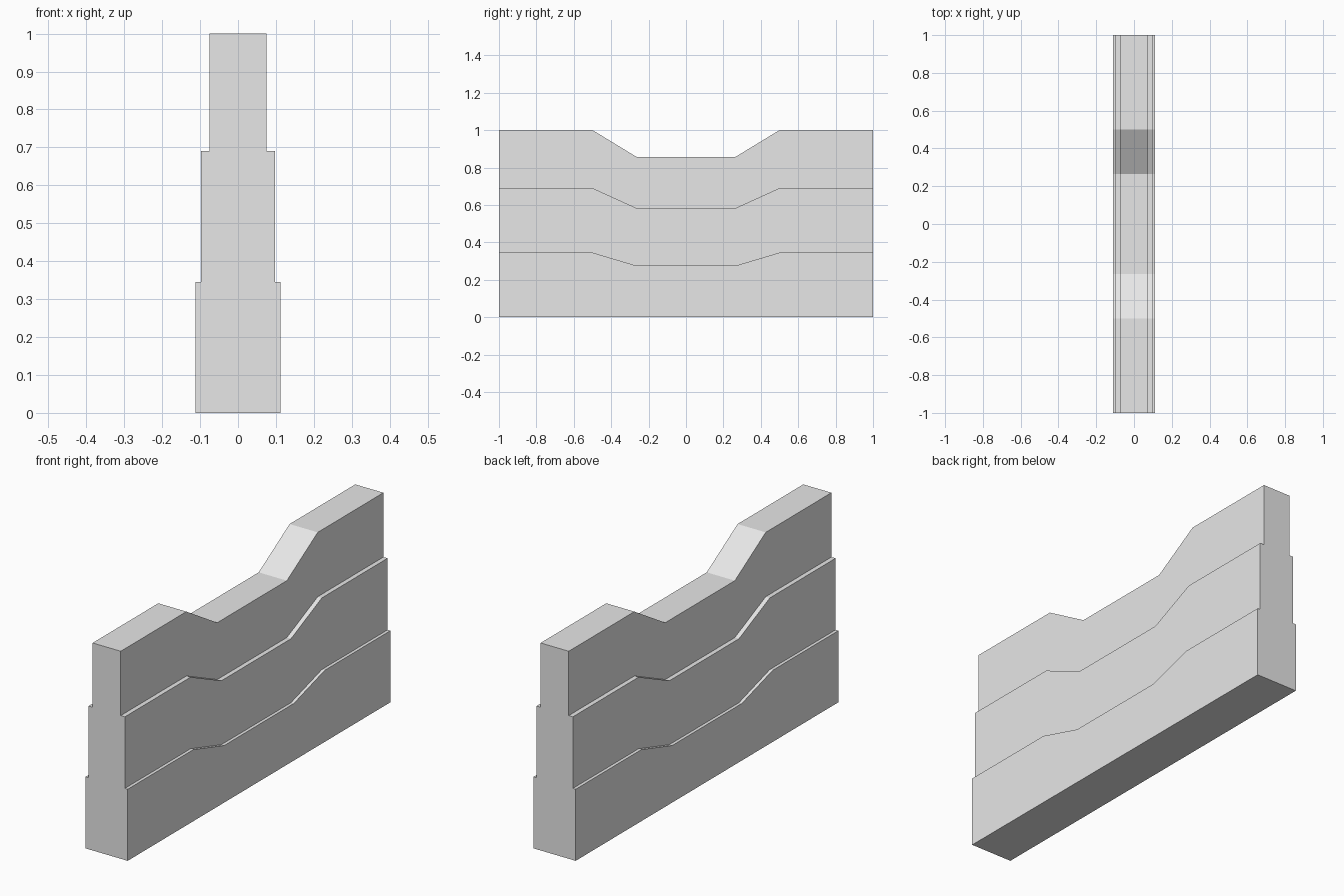
import bpy
import bmesh

cube = bpy.data.objects.get("Cube")
if cube:
    bpy.data.objects.remove(cube, do_unlink=True)

grey = bpy.data.materials.new("light_grey")
grey.use_nodes = True
colour = (0.8, 0.8, 0.8, 1)
grey.diffuse_color = colour
grey.node_tree.nodes["Principled BSDF"].inputs["Base Color"].default_value = colour

DIP_OUTER, DIP_INNER = 0.5, 0.265


def edge(high, low):
    """Dipped top edge of a tier, from front to back, as (y, z) points."""
    half = [(1, high), (DIP_OUTER, high), (DIP_INNER, low)]
    return [(-y, z) for y, z in half] + half[::-1]


# Stepped solid wall: each tier is (half width, high edge, low edge)
tiers = [(0.112, 0.345, 0.275), (0.097, 0.69, 0.583), (0.075, 1.0, 0.857)]

bm = bmesh.new()
outline = []          # rows of vertices up the right side
base = edge(0, 0)
for i, (half, high, low) in enumerate(tiers):
    for line in (base, edge(high, low)):
        outline.append([(half, y, z) for y, z in line])
    base = edge(high, low)

# Closed cross-section loop at every station along the wall
stations = []
for s in range(len(base)):
    right = [row[s] for row in outline]
    left = [(-x, y, z) for x, y, z in reversed(right)]
    stations.append([bm.verts.new(p) for p in right + left])

# Skin between stations, then cap the two ends
count = len(stations[0])
for a, b in zip(stations, stations[1:]):
    for k in range(count):
        n = (k + 1) % count
        bm.faces.new((a[k], a[n], b[n], b[k]))
bm.faces.new(stations[0])
bm.faces.new(stations[-1][::-1])
bmesh.ops.recalc_face_normals(bm, faces=bm.faces[:])

mesh = bpy.data.meshes.new("stepped_wall")
bm.to_mesh(mesh)
bm.free()
mesh.materials.append(grey)
wall = bpy.data.objects.new("stepped_wall", mesh)
bpy.context.collection.objects.link(wall)
